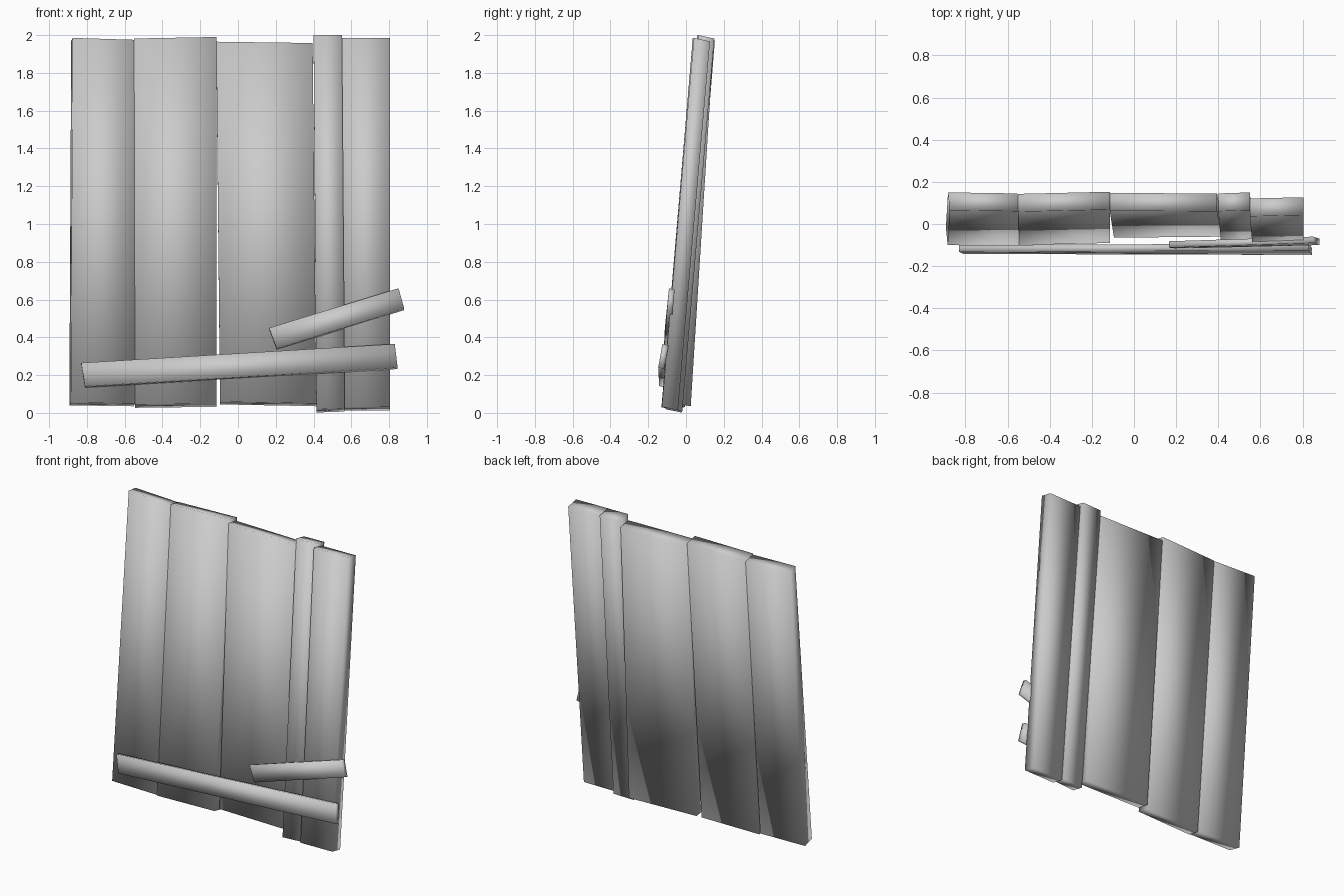
import bpy
import bmesh
from mathutils import Vector

cube = bpy.data.objects.get("Cube")
if cube:
    bpy.data.objects.remove(cube, do_unlink=True)

grey = bpy.data.materials.new("plain_grey")
grey.use_nodes = True
colour = (0.6, 0.6, 0.6, 1)
grey.diffuse_color = colour
grey.node_tree.nodes["Principled BSDF"].inputs["Base Color"].default_value = colour


def plank(name, low_left, low_right, top_left, top_right, depth):
    """Skewed box: four corners of its front face, pushed back by depth."""
    front = {(-1, -1): low_left, (1, -1): low_right, (-1, 1): top_left, (1, 1): top_right}
    bm = bmesh.new()
    bmesh.ops.create_cube(bm, size=2)
    for v in bm.verts:
        corner = Vector(front[round(v.co.x), round(v.co.z)])
        v.co = corner + Vector(depth) * (v.co.y > 0)
    for f in bm.faces:
        f.smooth = True
    mesh = bpy.data.meshes.new(name)
    bm.to_mesh(mesh)
    bm.free()
    mesh.materials.append(grey)
    obj = bpy.data.objects.new(name, mesh)
    bpy.context.collection.objects.link(obj)


# Upright boards, leaning back
back = (0, 0.085, -0.018)
plank("board_far_right", (-0.885, -0.1, 0.055), (-0.545, -0.1, 0.05),
      (-0.875, 0.065, 1.985), (-0.545, 0.06, 1.975), (-0.008, 0.085, -0.015))
plank("board_right", (-0.545, -0.1, 0.045), (-0.115, -0.09, 0.05),
      (-0.55, 0.058, 1.982), (-0.115, 0.068, 1.99), back)
plank("board_middle", (-0.095, -0.065, 0.06), (0.415, -0.06, 0.05),
      (-0.115, 0.062, 1.965), (0.395, 0.06, 1.958), (0, 0.085, -0.015))
plank("board_narrow", (0.415, -0.11, 0.02), (0.565, -0.105, 0.025),
      (0.4, 0.06, 2.0), (0.55, 0.065, 2.0), back)
plank("board_left", (0.565, -0.13, 0.03), (0.805, -0.128, 0.032),
      (0.55, 0.036, 1.985), (0.805, 0.042, 1.985), back)

# Thin slats nailed across the front
plank("long_slat", (-0.81, -0.142, 0.142), (0.845, -0.147, 0.24),
      (-0.83, -0.132, 0.265), (0.83, -0.125, 0.365), (0, 0.032, -0.008))
plank("short_slat", (0.205, -0.117, 0.342), (0.88, -0.1, 0.552),
      (0.165, -0.112, 0.45), (0.85, -0.09, 0.66), (0, 0.03, -0.008))
